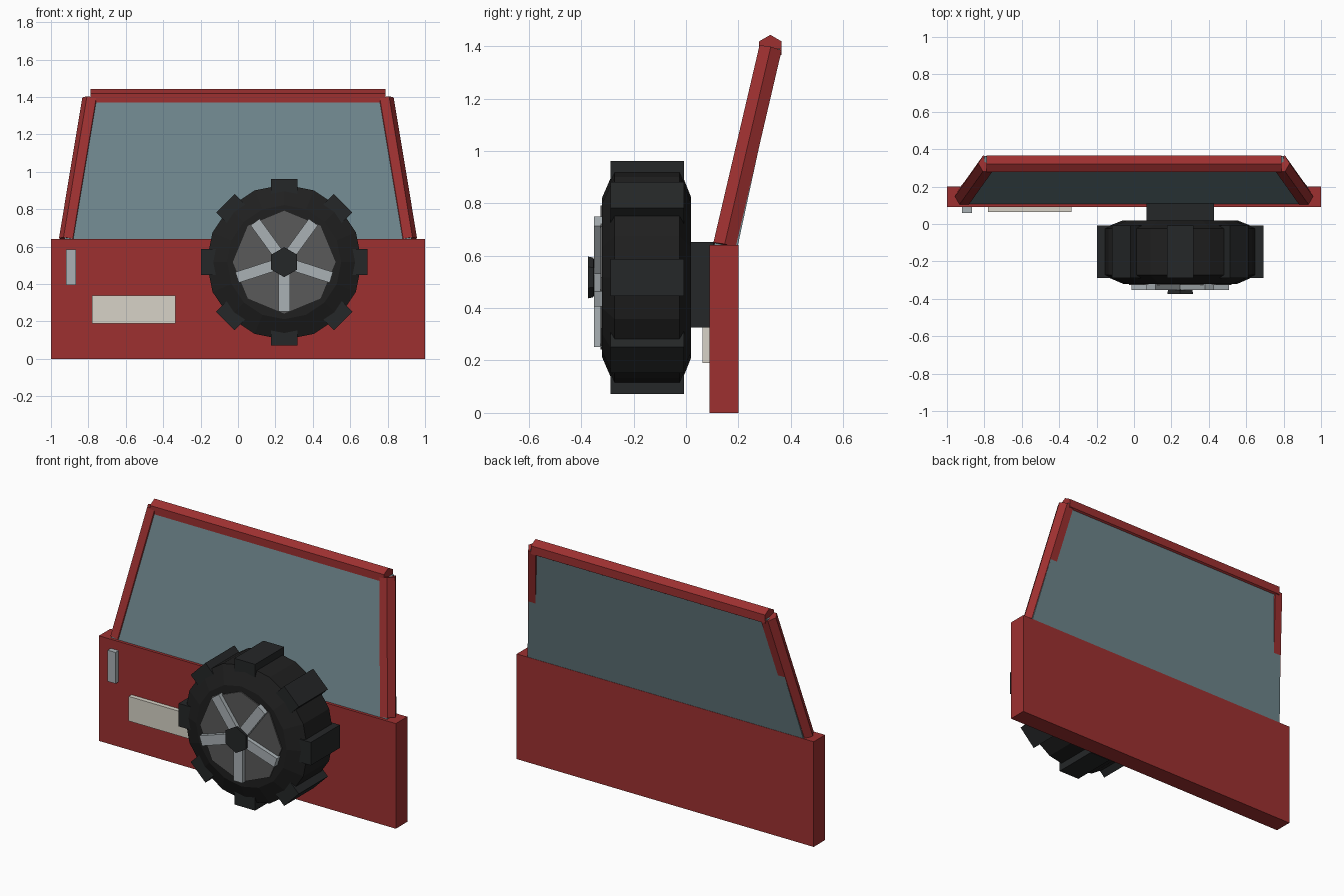
import bpy, bmesh
from math import pi, sin, cos
from mathutils import Vector, Matrix

cube = bpy.data.objects.get("Cube")
if cube:
    bpy.data.objects.remove(cube, do_unlink=True)


def material(name, r, g, b):
    m = bpy.data.materials.new(name)
    m.use_nodes = True
    m.diffuse_color = (r, g, b, 1)
    bsdf = next(n for n in m.node_tree.nodes if n.type == 'BSDF_PRINCIPLED')
    bsdf.inputs["Base Color"].default_value = (r, g, b, 1)
    return m


RED = material("red paint", 0.34, 0.03, 0.03)
GLASS = material("blue grey glass", 0.155, 0.235, 0.26)
RUBBER = material("black rubber", 0.014, 0.014, 0.014)
TREAD = material("dark trim", 0.018, 0.020, 0.021)
HUB = material("hub grey", 0.10, 0.10, 0.10)
METAL = material("light metal", 0.40, 0.44, 0.46)
CREAM = material("cream plate", 0.68, 0.65, 0.57)


def loft(name, rings, mat):
    """Solid through a series of rings with equal point counts, capped at both ends."""
    bm = bmesh.new()
    loops = [[bm.verts.new(p) for p in ring] for ring in rings]
    n = len(loops[0])
    for a, b in zip(loops, loops[1:]):
        for i in range(n):
            j = (i + 1) % n
            bm.faces.new((a[i], a[j], b[j], b[i]))
    bm.faces.new(loops[0])
    bm.faces.new(loops[-1])
    bmesh.ops.recalc_face_normals(bm, faces=bm.faces)
    me = bpy.data.meshes.new(name)
    bm.to_mesh(me)
    bm.free()
    me.materials.append(mat)
    ob = bpy.data.objects.new(name, me)
    bpy.context.collection.objects.link(ob)
    return ob


def prism(name, start, end, stations, sides, corner, mat):
    """Turned shape along an axis; stations are (fraction, radius), a corner points along 'corner'."""
    start, end, corner = Vector(start), Vector(end), Vector(corner)
    axis = (end - start).normalized()
    u = (corner - axis * corner.dot(axis)).normalized()
    v = axis.cross(u)
    rings = []
    for t, r in stations:
        c = start.lerp(end, t)
        rings.append([c + r * (u * cos(2 * pi * i / sides) + v * sin(2 * pi * i / sides))
                      for i in range(sides)])
    return loft(name, rings, mat)


def box(name, xs, ys, zs, mat):
    rings = [[(xs[0], y, zs[0]), (xs[1], y, zs[0]), (xs[1], y, zs[1]), (xs[0], y, zs[1])] for y in ys]
    return loft(name, rings, mat)


X, Z = (1, 0, 0), (0, 0, 1)
WX, WZ = 0.247, 0.517

# Lower door panel with its fittings
box("door_panel", (-1, 1), (0.09, 0.20), (0, 0.64), RED)
box("number_plate", (-0.78, -0.335), (0.063, 0.10), (0.19, 0.34), CREAM)
box("door_handle", (-0.92, -0.867), (0.06, 0.10), (0.395, 0.585), METAL)

# Window frame: leaning six-sided pillars and top rail
for side, label in ((1, "left"), (-1, "right")):
    prism(label + "_pillar", (side * 0.908, 0.146, 0.637), (side * 0.783, 0.322, 1.39),
          ((0, 0.05), (1, 0.05)), 6, X, RED)
prism("top_rail", (-0.788, 0.322, 1.393), (0.788, 0.322, 1.393), ((0, 0.05), (1, 0.05)), 6, Z, RED)

# Thick window pane set between the pillars
loft("window_glass", [
    [(-w, y0, z), (w, y0, z), (w, y1, z), (-w, y1, z)]
    for w, y0, y1, z in ((0.93, 0.106, 0.197, 0.635), (0.80, 0.283, 0.36, 1.39))], GLASS)

# Spare wheel
box("wheel_mount", (0.067, 0.427), (0.0, 0.11), (0.325, 0.653), TREAD)
prism("tire", (WX, -0.32, WZ), (WX, 0.02, WZ),
      ((0, 0.305), (0.14, 0.415), (0.87, 0.415), (1, 0.305)), 16, Z, RUBBER)
prism("hub_disc", (WX, -0.327, WZ), (WX, -0.30, WZ), ((0, 0.275), (1, 0.275)), 8, Z, HUB)
prism("hub_cap", (WX, -0.374, WZ), (WX, -0.32, WZ),
      ((0, 0.08), (0.4, 0.075), (0.45, 0.03), (1, 0.03)), 6, Z, TREAD)


def radial(name, count, first, width, ys, radii, mat):
    """Blocks repeated around the wheel axis."""
    for i in range(count):
        ob = box(f"{name}_{i + 1}", (-width / 2, width / 2), ys, radii, mat)
        ob.data.transform(Matrix.Translation((WX, 0, WZ)) @
                          Matrix.Rotation(first + 2 * pi * i / count, 4, 'Y'))


radial("tread_block", 8, 0, 0.14, (-0.288, -0.008), (0.36, 0.445), TREAD)
radial("spoke", 5, pi, 0.06, (-0.352, -0.315), (0.0, 0.265), METAL)
